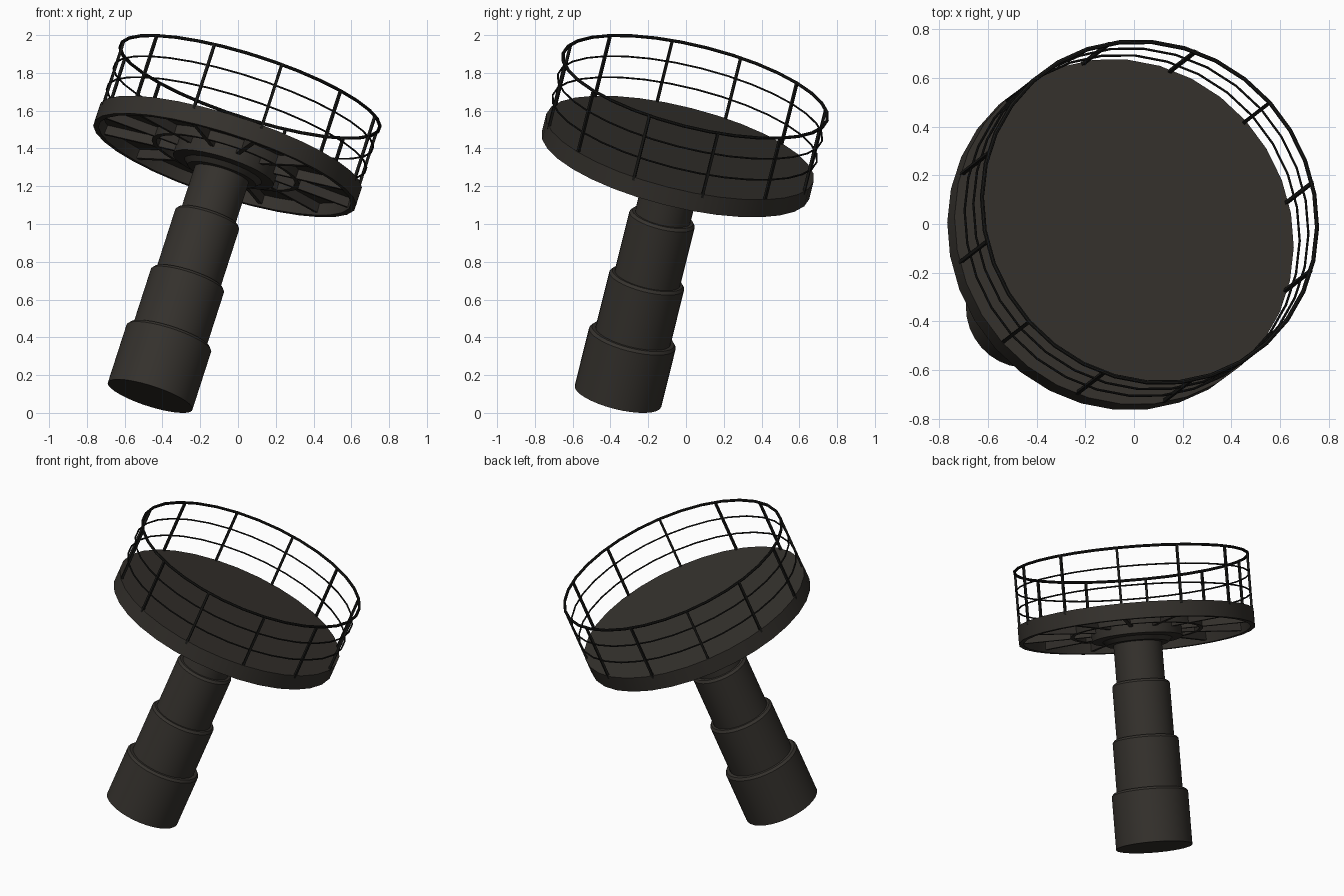
import bpy, math
from mathutils import Vector, Matrix

if "Cube" in bpy.data.objects:
    bpy.data.objects.remove(bpy.data.objects["Cube"])

# Everything is built upright around local z, then leaned over as one body
AXIS = Vector((0.299, 0.231, 0.926)).normalized()
LEAN = (Matrix.Translation((-0.465, -0.36, 0.089))
        @ Vector((0, 0, 1)).rotation_difference(AXIS).to_matrix().to_4x4())
POST_ANGLE = math.radians(42)


def material(name, rgb):
    m = bpy.data.materials.new(name)
    m.diffuse_color = (*rgb, 1)
    m.use_nodes = True
    m.node_tree.nodes["Principled BSDF"].inputs["Base Color"].default_value = m.diffuse_color
    return m


DARK = material("dark_metal", (0.035, 0.031, 0.026))
BLACK = material("black_rail", (0.009, 0.009, 0.008))


def add_mesh(name, verts, faces, mat, smooth=True):
    me = bpy.data.meshes.new(name)
    me.from_pydata(verts, [], faces)
    me.materials.append(mat)
    ob = bpy.data.objects.new(name, me)
    bpy.context.collection.objects.link(ob)
    ob.matrix_world = LEAN
    if smooth:
        bpy.ops.object.select_all(action='DESELECT')
        ob.select_set(True)
        bpy.context.view_layer.objects.active = ob
        bpy.ops.object.shade_smooth_by_angle(angle=math.radians(30))
    return ob


def lathe(name, profile, mat, sides=32, closed=False, offset=POST_ANGLE):
    """Revolve (radius, height) points, listed upwards on the outside."""
    verts, faces, n = [], [], len(profile)
    for i in range(sides):
        a = offset + 2 * math.pi * i / sides
        verts += [(r * math.cos(a), r * math.sin(a), h) for r, h in profile]
    for i in range(sides):
        j = (i + 1) % sides
        for k in range(n if closed else n - 1):
            l = (k + 1) % n
            faces.append((i * n + k, j * n + k, j * n + l, i * n + l))
    if not closed:
        faces.append([i * n for i in reversed(range(sides))])
        faces.append([i * n + n - 1 for i in range(sides)])
    return add_mesh(name, verts, faces, mat)


def ring(name, radius, height, thick, mat):
    prof = [(radius + thick * math.cos(t * math.pi / 4),
             height + thick * math.sin(t * math.pi / 4)) for t in range(8)]
    return lathe(name, prof, mat, closed=True)


def box(name, angle, r0, r1, half, z0, z1, mat):
    rot = Matrix.Rotation(angle, 4, 'Z')
    verts = [rot @ Vector((x, y, z)) for z in (z0, z1)
             for x, y in ((r0, -half), (r1, -half), (r1, half), (r0, half))]
    faces = [(3, 2, 1, 0), (4, 5, 6, 7)] + [
        (k, (k + 1) % 4, (k + 1) % 4 + 4, k + 4) for k in range(4)]
    return add_mesh(name, verts, faces, mat, smooth=False)


# Telescoping column sections with softened top edges
sections = [(0.236, 0.0, 0.345), (0.204, 0.30, 0.675),
            (0.178, 0.63, 1.025), (0.150, 0.98, 1.39)]
for i, (r, z0, z1) in enumerate(sections):
    lathe(f"column_section_{i + 1}",
          [(r, z0), (r, z1 - 0.015), (r - 0.012, z1)], DARK)

# Platform: flat deck with a hanging rim
lathe("platform_deck", [(0.695, 1.385), (0.70, 1.32), (0.73, 1.32), (0.73, 1.42)], DARK)

# Hub under the deck
lathe("hub_flange", [(0.19, 1.265), (0.215, 1.29), (0.28, 1.295), (0.28, 1.39)], DARK)

# Stiffening ring and spokes under the deck
lathe("stiffening_ring", [(0.385, 1.39), (0.385, 1.335), (0.41, 1.335), (0.41, 1.39)],
      DARK, closed=True)

# Spokes and guard posts
for i in range(12):
    a = POST_ANGLE + i * math.pi / 6
    box(f"spoke_{i + 1}", a, 0.26, 0.71, 0.012, 1.335, 1.39, DARK)
    box(f"guard_post_{i + 1}", a, 0.714, 0.728, 0.007, 1.40, 1.77, BLACK)

# Guard rails
ring("top_rail", 0.721, 1.768, 0.009, BLACK)
ring("middle_rail", 0.721, 1.65, 0.005, BLACK)
ring("lower_rail", 0.721, 1.53, 0.005, BLACK)
